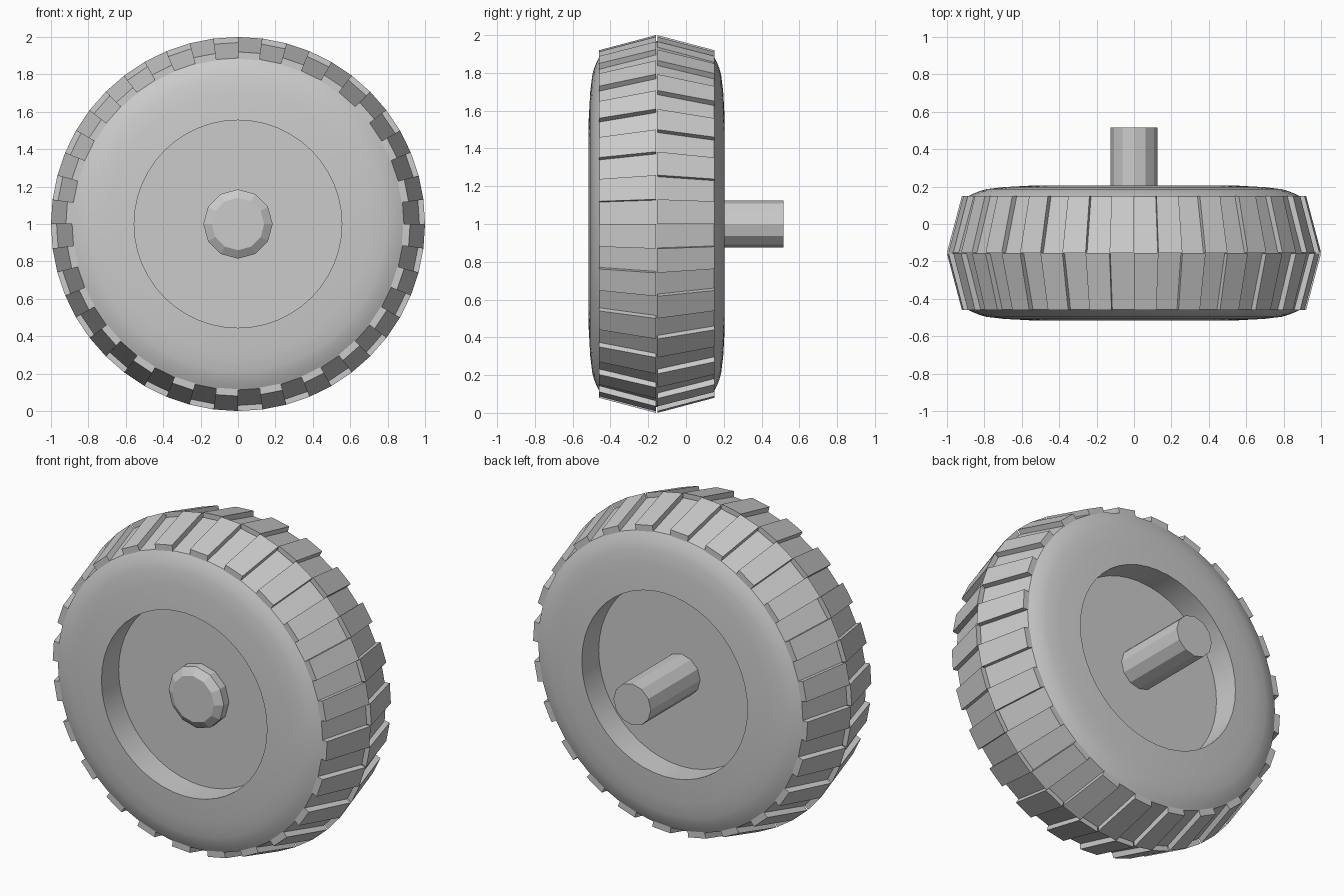
import bpy, bmesh, math

if "Cube" in bpy.data.objects:
    bpy.data.objects.remove(bpy.data.objects["Cube"])

N = 48            # segments round the wheel
MID = -0.155      # y of the wheel's middle plane
CZ = 1.0          # axle height

grey = bpy.data.materials.new("plain grey")
grey.diffuse_color = (0.6, 0.6, 0.6, 1)
grey.use_nodes = True
grey.node_tree.nodes["Principled BSDF"].inputs["Base Color"].default_value = grey.diffuse_color


def point(r, y, ang):
    return (r * math.cos(ang), y, CZ + r * math.sin(ang))


def finish(name, bm):
    bmesh.ops.recalc_face_normals(bm, faces=bm.faces[:])
    me = bpy.data.meshes.new(name)
    bm.to_mesh(me)
    bm.free()
    me.materials.append(grey)
    ob = bpy.data.objects.new(name, me)
    bpy.context.collection.objects.link(ob)
    return ob


def lathe(name, profile, n, loop=False):
    """Turn (radius, y) points round the axle; open profiles get end caps."""
    bm = bmesh.new()
    rings = [[bm.verts.new(point(r, y, 2 * math.pi * i / n)) for i in range(n)]
             for r, y in profile]
    pairs = list(zip(rings, rings[1:]))
    if loop:
        pairs.append((rings[-1], rings[0]))
    for a, b in pairs:
        for i in range(n):
            j = (i + 1) % n
            bm.faces.new((a[i], a[j], b[j], b[i]))
    if not loop:
        bm.faces.new(rings[0])
        bm.faces.new(rings[-1])
    return finish(name, bm)


# Tyre: half profile mirrored about the middle plane
half = [(0.555, 0.36), (0.70, 0.352), (0.79, 0.341), (0.825, 0.331),
        (0.86, 0.317), (0.887, 0.303)]
profile = ([(r, MID - d) for r, d in half] + [(0.97, MID)]
           + [(r, MID + d) for r, d in reversed(half)])
tyre = lathe("tyre", profile, N, loop=True)
tyre.data.shade_smooth()
tyre.data.set_sharp_from_angle(angle=math.radians(30))
for p in tyre.data.polygons:      # faceted tread floor
    c = p.center
    if math.hypot(c.x, c.z - CZ) > 0.9:
        p.use_smooth = False

# Tread blocks: two staggered rows, 24 in each
bm = bmesh.new()
step = 2 * math.pi / N
for side in (-1, 1):
    for k in range(N // 2):
        a0 = (2 * k + (1 if side < 0 else 0)) * step
        ends = []
        for ang in (a0, a0 + step):
            ends.append([bm.verts.new(point(r, MID + side * d, ang)) for r, d in
                         ((0.88, 0.305), (0.92, 0.305), (1.0, 0.003), (0.96, 0.003))])
        bm.faces.new(ends[0])
        bm.faces.new(ends[1])
        for i in range(4):
            j = (i + 1) % 4
            bm.faces.new((ends[0][i], ends[0][j], ends[1][j], ends[1][i]))
finish("tread_blocks", bm)

# Wheel disc set back inside the tyre
lathe("wheel_disc", [(0.557, -0.35), (0.557, 0.043)], N)

# Bevelled hub cap in front, axle behind
lathe("hub_cap", [(0.185, -0.34), (0.185, -0.40), (0.14, -0.43)], 12)
lathe("axle", [(0.125, 0.03), (0.125, 0.515)], 12)
